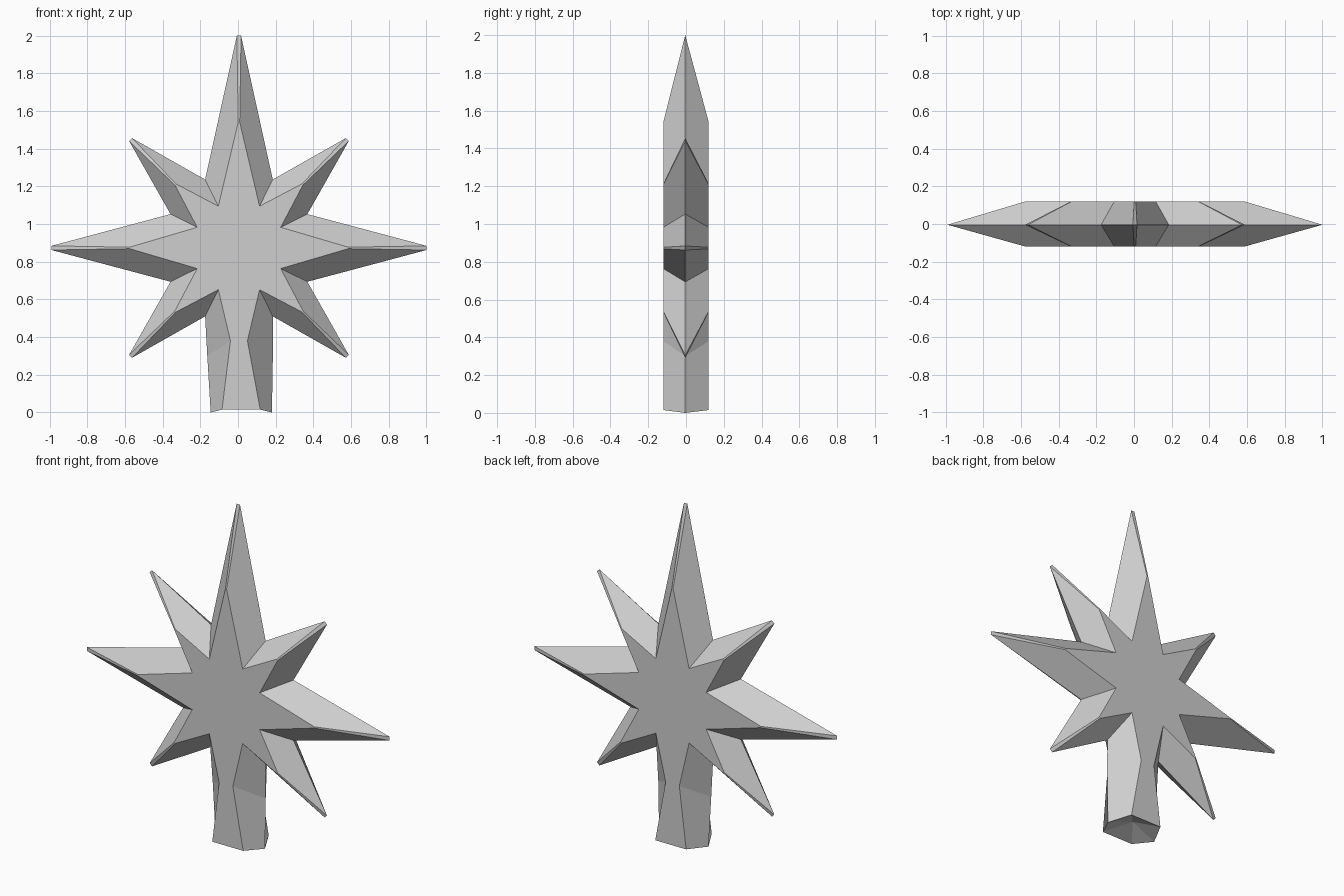
import bpy, bmesh
from math import sin, cos, radians

if "Cube" in bpy.data.objects:
    bpy.data.objects.remove(bpy.data.objects["Cube"])

CENTRE_X, CENTRE_Z, MID_Y = 0.005, 0.873, -0.004
STEM = 6            # the downward spike is a blunt stem

grey = bpy.data.materials.new("plain_grey")
grey.use_nodes = True
colour = (0.62, 0.62, 0.62, 1)
grey.diffuse_color = colour
grey.node_tree.nodes["Principled BSDF"].inputs["Base Color"].default_value = colour


def polar(degrees, radius, side=0):
    a = radians(degrees)
    return (CENTRE_X + radius * cos(a) - side * sin(a),
            CENTRE_Z + radius * sin(a) + side * cos(a))


def star_outline(side_tip, top_tip, diagonal_tip, valley, half_width, stem):
    """Outline of eight spikes, counter-clockwise from the right-hand one."""
    points = []
    for i in range(8):
        angle = 45 * i
        if i == STEM:
            points += stem
        else:
            reach = diagonal_tip if i % 2 else top_tip if i == 2 else side_tip
            points += [polar(angle, reach, -half_width), polar(angle, reach, half_width)]
        # valleys lean towards the diagonal spikes
        points.append(polar(angle + 26.3 if i % 2 == 0 else angle + 18.7, valley))
    return points


# Wide outline at mid depth, narrow outline on the front and back faces
wide = star_outline(0.995, 1.127, 0.813, 0.405, 0.011,
                    [(-0.163, 0.3), (-0.145, 0), (0.18, 0), (0.185, 0.3)])
narrow = star_outline(0.58, 0.667, 0.477, 0.247, 0.004,
                      [(-0.04, 0.38), (-0.085, 0.015), (0.118, 0.015), (0.05, 0.38)])

bm = bmesh.new()
rings = [[bm.verts.new((x, y, z)) for x, z in outline]
         for outline, y in ((narrow, -0.12), (wide, MID_Y), (narrow, 0.12))]
front, middle, back = rings
count = len(middle)
foot = STEM * 3 + 1   # left corner of the stem's foot

# Flat star faces
bm.faces.new(front)
bm.faces.new(back)

# Sloping spike sides, leaving the foot open
for near, far in ((front, middle), (middle, back)):
    for j in range(count):
        if j != foot:
            k = (j + 1) % count
            bm.faces.new((near[j], near[k], far[k], far[j]))

# Hollowed underside of the foot
rim = [ring[foot] for ring in rings] + [ring[foot + 1] for ring in reversed(rings)]
apex = bm.verts.new((0.01, 0, 0.065))
for j, v in enumerate(rim):
    bm.faces.new((v, rim[(j + 1) % len(rim)], apex))

bmesh.ops.recalc_face_normals(bm, faces=bm.faces)
mesh = bpy.data.meshes.new("faceted_star")
bm.to_mesh(mesh)
bm.free()
mesh.materials.append(grey)
star = bpy.data.objects.new("faceted_star", mesh)
bpy.context.collection.objects.link(star)
